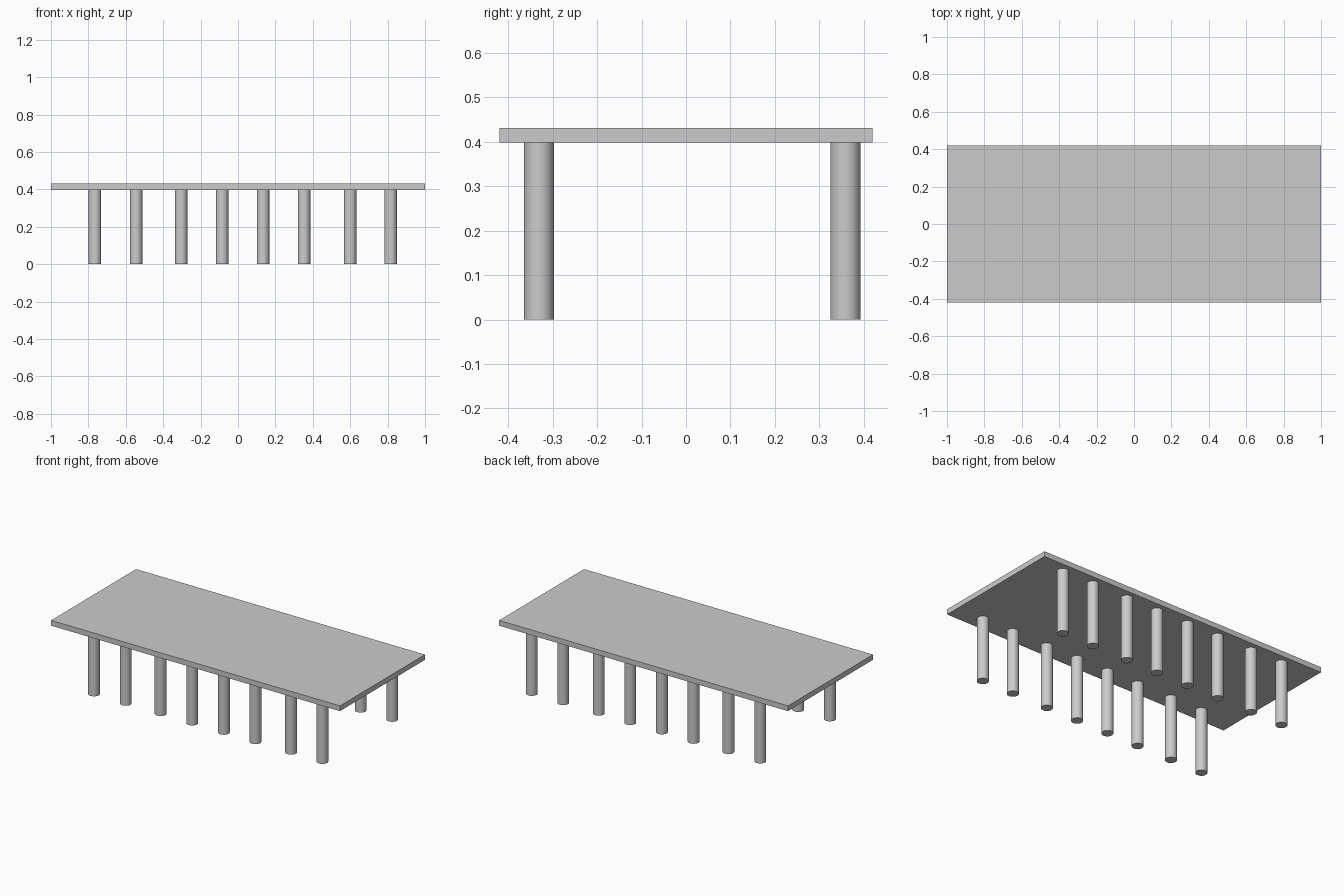
import bpy

if "Cube" in bpy.data.objects:
    bpy.data.objects.remove(bpy.data.objects["Cube"])

# One plain grey for everything
grey = bpy.data.materials.new("plain grey")
grey.diffuse_color = (0.6, 0.6, 0.6, 1)
grey.use_nodes = True
grey.node_tree.nodes["Principled BSDF"].inputs["Base Color"].default_value = grey.diffuse_color

TOP, UNDERSIDE = 0.431, 0.398
LEG_RADIUS = 0.0335
LEG_X = (-0.765, -0.545, -0.304, -0.085, 0.134, 0.353, 0.599, 0.816)
LEG_ROWS = {"front_leg": -0.331, "back_leg": 0.359}

# Flat slab
bpy.ops.mesh.primitive_cube_add(size=1, location=(0, 0, (TOP + UNDERSIDE) / 2))
slab = bpy.context.object
slab.name = "table_top"
slab.scale = (2, 0.84, TOP - UNDERSIDE)
bpy.ops.object.transform_apply(location=False, rotation=False, scale=True)
slab.data.materials.append(grey)

# Two rows of round legs
for name, y in LEG_ROWS.items():
    for i, x in enumerate(LEG_X, 1):
        bpy.ops.mesh.primitive_cylinder_add(
            vertices=32, radius=LEG_RADIUS, depth=UNDERSIDE,
            location=(x, y, UNDERSIDE / 2))
        leg = bpy.context.object
        leg.name = f"{name}_{i}"
        leg.data.materials.append(grey)
        bpy.ops.object.shade_smooth_by_angle()
